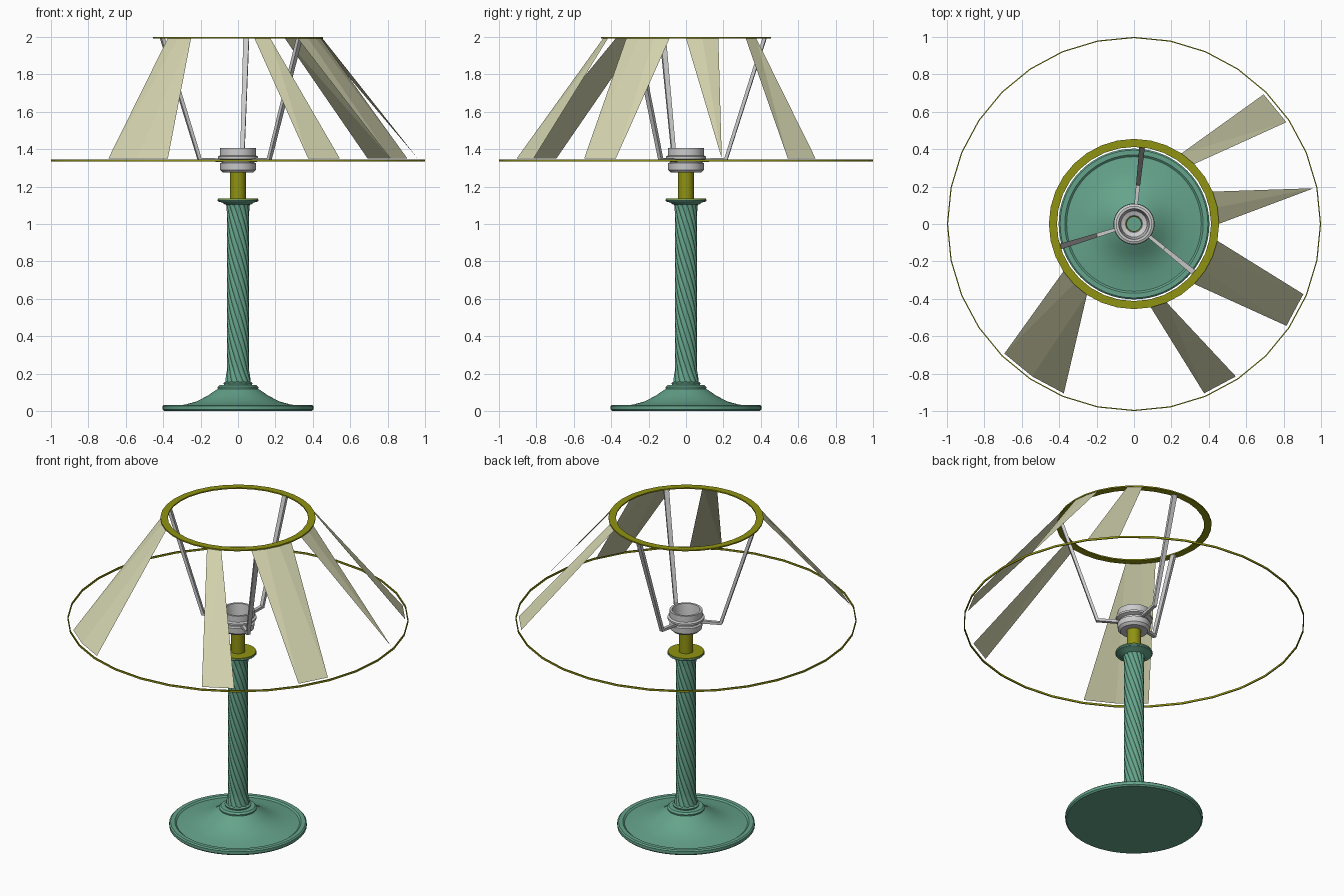
import bpy, bmesh
from math import sin, cos, pi, radians
from mathutils import Vector

if "Cube" in bpy.data.objects:
    bpy.data.objects.remove(bpy.data.objects["Cube"])


def material(name, rgb):
    m = bpy.data.materials.new(name)
    m.diffuse_color = (*rgb, 1)
    m.use_nodes = True
    m.node_tree.nodes["Principled BSDF"].inputs["Base Color"].default_value = m.diffuse_color
    return m


GREEN = material("green_enamel", (0.13, 0.37, 0.26))
BRASS = material("brass", (0.28, 0.29, 0.006))
PAPER = material("shade_cloth", (0.66, 0.66, 0.43))


def make(name, bm, mat=None, smooth=None, fix=True):
    if fix:
        bmesh.ops.recalc_face_normals(bm, faces=bm.faces)
    me = bpy.data.meshes.new(name)
    bm.to_mesh(me)
    bm.free()
    ob = bpy.data.objects.new(name, me)
    bpy.context.collection.objects.link(ob)
    if mat:
        me.materials.append(mat)
    if smooth:
        bpy.ops.object.select_all(action='DESELECT')
        ob.select_set(True)
        bpy.context.view_layer.objects.active = ob
        bpy.ops.object.shade_smooth_by_angle(angle=radians(smooth))
    return ob


def skin(rows, closed=False, caps=False):
    """Join rings of points into a tube."""
    bm = bmesh.new()
    rings = [[bm.verts.new(p) for p in row] for row in rows]
    n = len(rings[0])
    for a, b in zip(rings, rings[1:] + (rings[:1] if closed else [])):
        for i in range(n):
            j = (i + 1) % n
            bm.faces.new((a[i], a[j], b[j], b[i]))
    if caps:
        bm.faces.new(rings[0])
        bm.faces.new(rings[-1])
    return bm


def lathe(name, profile, mat=None, seg=48, closed=False, caps=False):
    rows = [[(r * cos(2 * pi * i / seg), r * sin(2 * pi * i / seg), z)
             for i in range(seg)] for r, z in profile]
    return make(name, skin(rows, closed, caps), mat, 35)


# Bell-shaped foot with its collar
lathe("base", [(0.395, 0.0), (0.403, 0.008), (0.403, 0.026), (0.395, 0.033),
               (0.37, 0.033), (0.36, 0.025), (0.28, 0.035), (0.22, 0.052),
               (0.16, 0.083), (0.125, 0.108), (0.108, 0.118), (0.11, 0.128),
               (0.10, 0.138), (0.075, 0.14), (0.078, 0.15), (0.065, 0.158)],
      GREEN, 64, caps=True)

# Twisted rope column
rows = []
STEPS, SEG, LOBES = 64, 72, 12
for k in range(STEPS + 1):
    t = k / STEPS
    z = 0.15 + 0.97 * t
    flare = 0.011 * max(0, 1 - t / 0.07) + 0.006 * max(0, 1 - (1 - t) / 0.06)
    row = []
    for i in range(SEG):
        a = 2 * pi * i / SEG
        r = 0.0535 + flare + 0.006 * abs(sin(a * LOBES / 2))
        b = a - 2 * pi * t
        row.append((r * cos(b), r * sin(b), z))
    rows.append(row)
make("twisted_column", skin(rows, caps=True), GREEN, 40)

# Column head, brass plate and hollow brass stem
lathe("column_head", [(0.05, 1.10), (0.07, 1.105), (0.085, 1.115), (0.105, 1.12),
                      (0.11, 1.126), (0.108, 1.132), (0.05, 1.132)],
      GREEN, closed=True)
lathe("brass_plate", [(0.04, 1.128), (0.106, 1.128), (0.106, 1.137), (0.04, 1.137)],
      BRASS, closed=True)
lathe("brass_stem", [(0.042, 1.12), (0.042, 1.285), (0.038, 1.285), (0.038, 1.12)],
      BRASS, 32, closed=True)

# Bulb socket, an open cup
lathe("socket", [(0.04, 1.275), (0.08, 1.275), (0.095, 1.29), (0.097, 1.325),
                 (0.086, 1.33), (0.086, 1.34), (0.108, 1.348), (0.108, 1.36),
                 (0.096, 1.366), (0.096, 1.405), (0.082, 1.405), (0.07, 1.30),
                 (0.045, 1.29)], closed=True)

# Shade rings
lathe("lower_shade_ring", [(0.994, 1.334), (1.0, 1.334), (1.0, 1.346), (0.994, 1.346)],
      BRASS, 32, closed=True)
lathe("upper_shade_ring", [(0.412, 1.992), (0.455, 1.992), (0.455, 2.0), (0.412, 2.0)],
      BRASS, 32, closed=True)

# Three bent arms carrying the upper ring
for n, deg in enumerate((84, 197, 321)):
    out = Vector((cos(radians(deg)), sin(radians(deg)), 0))
    side = Vector((-out.y, out.x, 0))
    up = Vector((0, 0, 1))
    path = [(0.085, 1.34, 0.009, up), (0.215, 1.347, 0.011, up * 0.7 - out * 0.7),
            (0.422, 1.992, 0.015, -out)]
    rows = []
    for r, z, w, nrm in path:
        c = out * r + up * z
        s, d = side * w, nrm * 0.010
        rows.append([c - s - d, c + s - d, c + s + d, c - s + d])
    make(f"shade_arm_{n + 1}", skin(rows, caps=True))


# Shade panels: first/last upper and lower steps on a 32-step circle
def rim(k, r, z):
    a = 2 * pi * k / 32
    return (r * cos(a), r * sin(a), z)


PANELS = [(19, 21, 20, 22), (25, 26, 26, 27), (28, 31, 29, 30),
          (32, 34, 33, 33), (4, 5, 3, 4)]
for n, (t0, t1, b0, b1) in enumerate(PANELS):
    bm = bmesh.new()
    top = [bm.verts.new(rim(k, 0.452, 1.992)) for k in range(t0, t1 + 1)]
    bot = [bm.verts.new(rim(k, 0.98, 1.35)) for k in range(b0, b1 + 1)]
    i = j = 0
    while i < len(top) - 1 or j < len(bot) - 1:
        if j == len(bot) - 1 or (i < len(top) - 1 and i <= j):
            bm.faces.new((bot[j], top[i + 1], top[i]))
            i += 1
        else:
            bm.faces.new((bot[j], bot[j + 1], top[i]))
            j += 1
    make(f"shade_panel_{n + 1}", bm, PAPER, fix=False)
